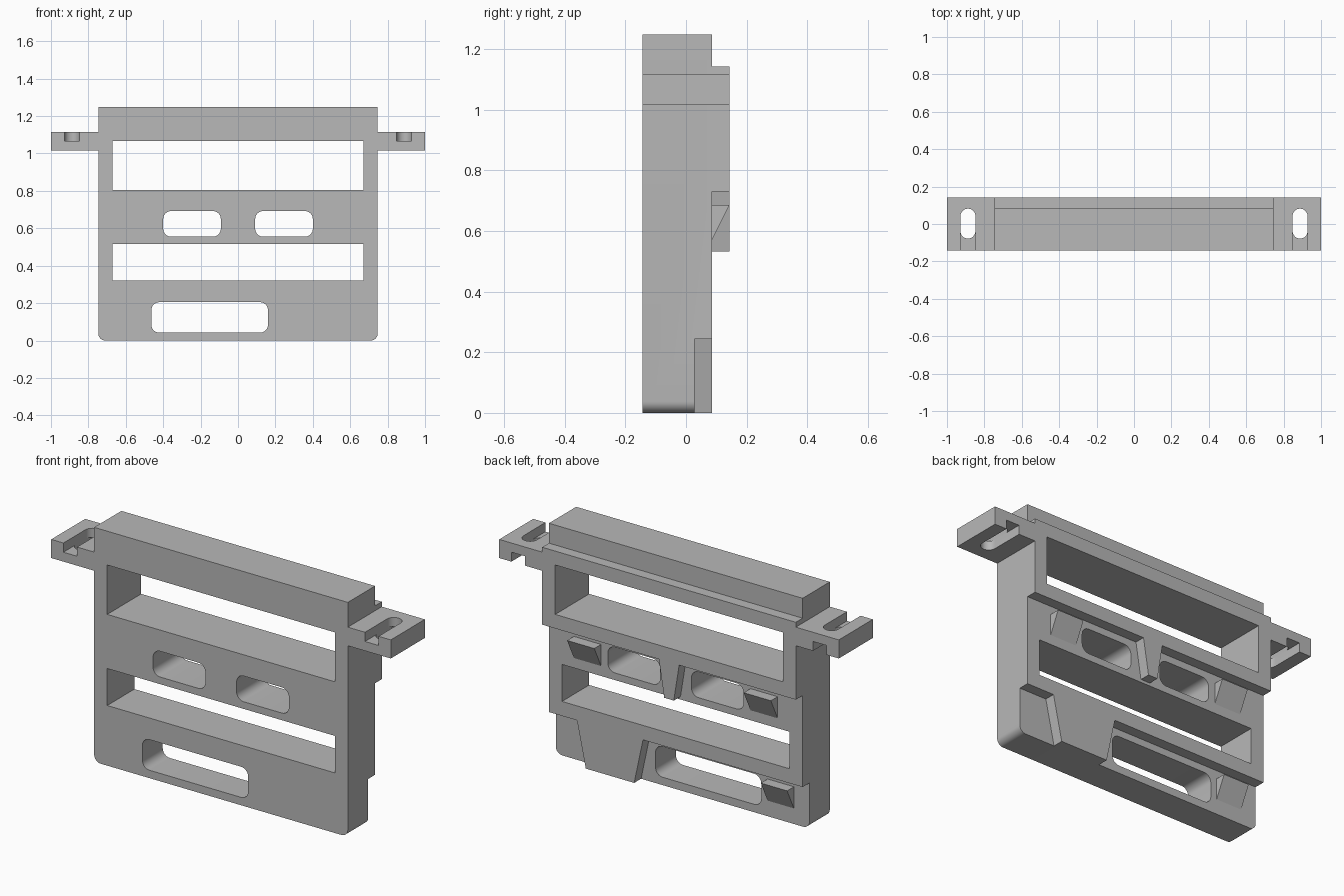
import bpy, bmesh, math

cube = bpy.data.objects.get("Cube")
if cube:
    bpy.data.objects.remove(cube, do_unlink=True)

grey = bpy.data.materials.new("plain_grey")
grey.use_nodes = True
colour = (0.48, 0.48, 0.48, 1)
grey.diffuse_color = colour
grey.node_tree.nodes["Principled BSDF"].inputs["Base Color"].default_value = colour

HALF_W, FRONT, BACK, MID, INNER = 0.747, -0.143, 0.143, 0.086, 0.028


def prism(name, points, axis, start, end):
    """Extrude a flat outline along an axis."""
    place = {"x": lambda u, v, t: (t, u, v),
             "y": lambda u, v, t: (u, t, v),
             "z": lambda u, v, t: (u, v, t)}[axis]
    bm = bmesh.new()
    rings = [[bm.verts.new(place(u, v, t)) for u, v in points] for t in (start, end)]
    n = len(points)
    for ring in rings:
        bm.faces.new(ring)
    for i in range(n):
        j = (i + 1) % n
        bm.faces.new((rings[0][i], rings[0][j], rings[1][j], rings[1][i]))
    bmesh.ops.recalc_face_normals(bm, faces=bm.faces)
    mesh = bpy.data.meshes.new(name)
    bm.to_mesh(mesh)
    bm.free()
    mesh.materials.append(grey)
    obj = bpy.data.objects.new(name, mesh)
    bpy.context.collection.objects.link(obj)
    return obj


def rounded(u0, u1, v0, v1, r=0.0, steps=8):
    """Rectangle outline, with round corners if r is given."""
    if r == 0:
        return [(u0, v0), (u1, v0), (u1, v1), (u0, v1)]
    pts = []
    centres = [(u1 - r, v1 - r), (u0 + r, v1 - r), (u0 + r, v0 + r), (u1 - r, v0 + r)]
    for k, (cu, cv) in enumerate(centres):
        for s in range(steps + 1):
            a = math.pi / 2 * (k + s / steps)
            pts.append((cu + r * math.cos(a), cv + r * math.sin(a)))
    return pts


def activate(obj):
    bpy.ops.object.select_all(action="DESELECT")
    obj.select_set(True)
    bpy.context.view_layer.objects.active = obj


def cut(obj, cutter):
    cutter.hide_render = True
    mod = obj.modifiers.new("cut", "BOOLEAN")
    mod.operation = "DIFFERENCE"
    mod.solver = "EXACT"
    mod.object = cutter
    activate(obj)
    bpy.ops.object.modifier_apply(modifier=mod.name)
    bpy.data.objects.remove(cutter, do_unlink=True)


def smooth(obj):
    activate(obj)
    bpy.ops.object.shade_smooth_by_angle(angle=math.radians(30))


# Frame: stepped side profile swept across the width
side = [(FRONT, 0), (INNER, 0), (INNER, 0.243), (MID, 0.243), (MID, 0.73),
        (BACK, 0.73), (BACK, 1.142), (MID, 1.142), (MID, 1.248), (FRONT, 1.248)]
frame = prism("frame", side, "x", -HALF_W, HALF_W)

# Round the two bottom corners
bm = bmesh.new()
bm.from_mesh(frame.data)
corners = [e for e in bm.edges
           if all(abs(v.co.z) < 1e-5 for v in e.verts)
           and abs(e.verts[0].co.x - e.verts[1].co.x) < 1e-5]
bmesh.ops.bevel(bm, geom=corners, offset=0.038, segments=8, profile=0.5, affect="EDGES")
bm.to_mesh(frame.data)
bm.free()

# Windows and rounded slots through the frame
for x0, x1, z0, z1, r in [(-0.67, 0.67, 0.805, 1.068, 0),
                          (-0.67, 0.67, 0.32, 0.517, 0),
                          (0.092, 0.4, 0.555, 0.692, 0.042),
                          (-0.4, -0.092, 0.555, 0.692, 0.042),
                          (-0.463, 0.16, 0.042, 0.205, 0.042)]:
    cut(frame, prism("opening_cutter", rounded(x0, x1, z0, z1, r), "y", -1, 1))
smooth(frame)

# Mounting ears: upper channel opens to the front, lower one to the back
for name, s in (("left", 1), ("right", -1)):
    x0, x1 = sorted((s * (HALF_W - 0.005), s))
    ear = prism(name + "_ear", rounded(x0, x1, FRONT, BACK), "z", 1.017, 1.116)
    c = s * 0.888
    cut(ear, prism("upper_cutter", rounded(c - 0.04, c + 0.04, -0.5, 0.082, 0.0399),
                   "z", 1.067, 1.3))
    cut(ear, prism("lower_cutter", rounded(c - 0.04, c + 0.04, -0.078, 0.5, 0.0399),
                   "z", 0.9, 1.0671))
    smooth(ear)

# Snap catches: flat on top, sloping underneath
for name, x0, x1, base, top in [("upper_left_catch", 0.44, 0.6, MID, 0.685),
                                ("upper_right_catch", -0.6, -0.44, MID, 0.685),
                                ("lower_catch", -0.655, -0.5, INNER, 0.198)]:
    outline = [(base - 0.004, top), (base + 0.057, top),
               (base, top - 0.115), (base - 0.004, top - 0.115)]
    prism(name, outline, "x", x0, x1)

# Tapered guides hanging below the ledges
prism("centre_guide", [(-0.06, 0.732), (-0.028, 0.533), (0.028, 0.533), (0.06, 0.732)],
      "y", MID - 0.004, BACK)
prism("lower_guide", [(0.193, 0.244), (0.245, 0), (0.53, 0), (0.582, 0.244)],
      "y", INNER - 0.004, MID)
